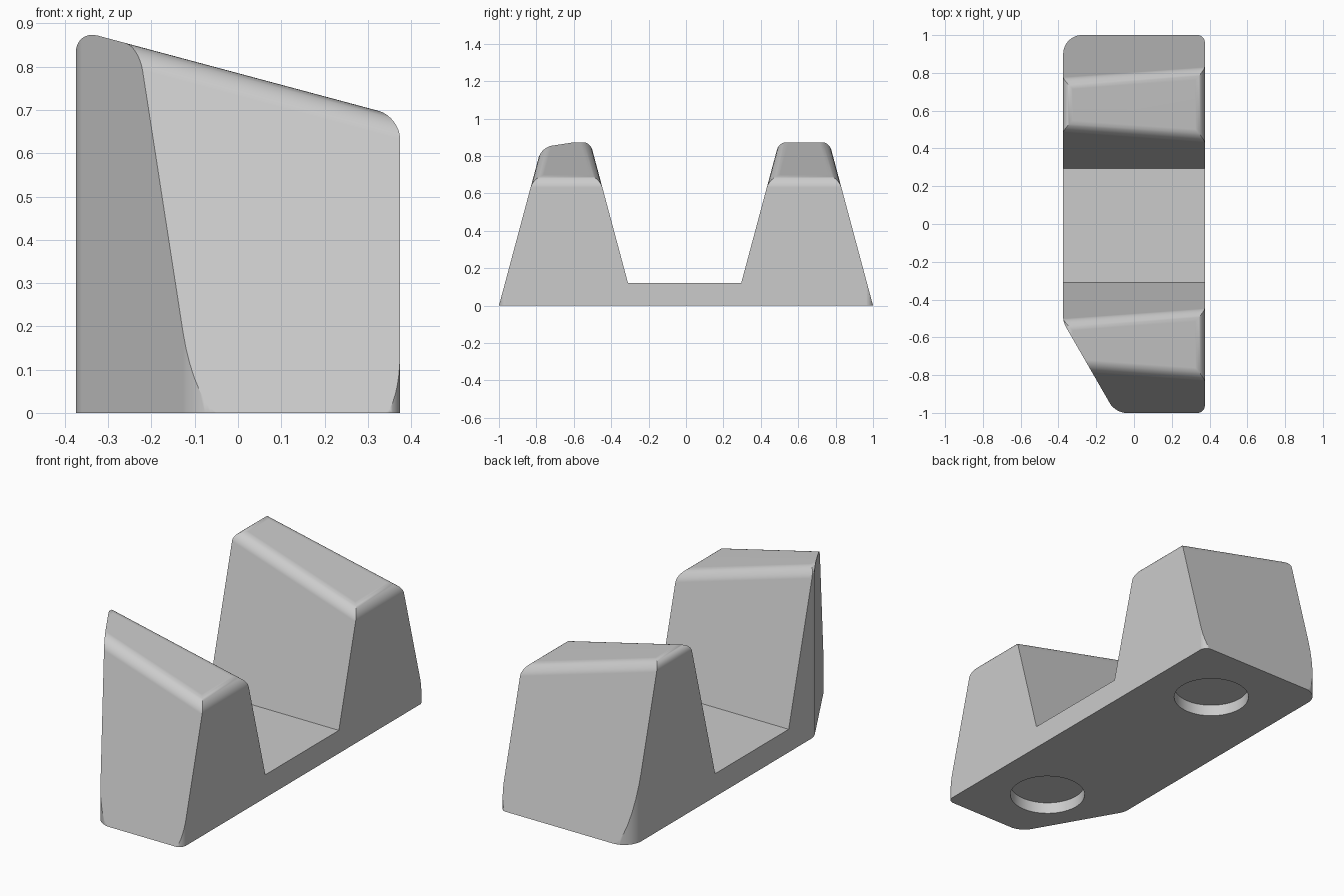
import bpy, bmesh, math
from mathutils import Matrix

cube = bpy.data.objects.get("Cube")
if cube:
    bpy.data.objects.remove(cube, do_unlink=True)

HALF = 0.375                      # half width
FLOOR = 0.12                      # height of the channel floor
TAPER = math.tan(math.radians(15))


def new_object(name, bm):
    bmesh.ops.recalc_face_normals(bm, faces=bm.faces)
    mesh = bpy.data.meshes.new(name)
    bm.to_mesh(mesh)
    bm.free()
    obj = bpy.data.objects.new(name, mesh)
    bpy.context.collection.objects.link(obj)
    return obj


def loft(bm, first, second):
    """Close two matching loops of points into a solid."""
    a = [bm.verts.new(p) for p in first]
    b = [bm.verts.new(p) for p in second]
    bm.faces.new(a)
    bm.faces.new(b[::-1])
    for i in range(len(a)):
        j = (i + 1) % len(a)
        bm.faces.new((a[j], a[i], b[i], b[j]))


# Cradle body: two tapered uprights joined by a floor, tops sloping across x
def section(x):
    top = 0.785 - TAPER * x
    out, rise = 1 - TAPER * top, TAPER * (top - FLOOR)
    profile = [(-1, 0), (-out, top), (-0.31 - rise, top), (-0.31, FLOOR),
               (0.295, FLOOR), (0.295 + rise, top), (out, top), (1, 0)]
    return [(x, y, z) for y, z in profile]


bm = bmesh.new()
loft(bm, section(-HALF + 0.0004), section(HALF - 0.0004))
rims = [e for e in bm.edges if all(v.co.z > 0.5 for v in e.verts)]
bmesh.ops.bevel(bm, geom=rims, offset=0.052, segments=8, profile=0.5,
                affect='EDGES', clamp_overlap=True)
body = new_object("cradle_body", bm)

# Plan outline: one angled corner, every upright edge rounded
corners = [(HALF, -1.0005, 0.04), (HALF, 1.0005, 0.04), (-HALF, 1.0005, 0.1),
           (-HALF, -0.52, 0.027), (-0.098, -1.0005, 0.058)]
bm = bmesh.new()
loft(bm, [(x, y, -0.2) for x, y, r in corners], [(x, y, 1.2) for x, y, r in corners])
for x, y, r in corners:
    edge = [e for e in bm.edges
            if all(math.hypot(v.co.x - x, v.co.y - y) < 0.001 for v in e.verts)]
    bmesh.ops.bevel(bm, geom=edge, offset=r, segments=8, profile=0.5, affect='EDGES')
outline = new_object("outline_cutter", bm)

# Two round recesses in the underside
bm = bmesh.new()
for y in (-0.635, 0.635):
    bmesh.ops.create_cone(bm, cap_ends=True, segments=64, radius1=0.185, radius2=0.185,
                          depth=0.12, matrix=Matrix.Translation((0.03, y, 0)))
recesses = new_object("recess_cutter", bm)

# Cut the body and keep the result as plain mesh
for cutter, operation in ((outline, 'INTERSECT'), (recesses, 'DIFFERENCE')):
    cutter.hide_render = True
    mod = body.modifiers.new(cutter.name, 'BOOLEAN')
    mod.object, mod.operation, mod.solver = cutter, operation, 'EXACT'
bpy.context.view_layer.update()
graph = bpy.context.evaluated_depsgraph_get()
body.data = bpy.data.meshes.new_from_object(body.evaluated_get(graph))
body.modifiers.clear()
for cutter in (outline, recesses):
    bpy.data.objects.remove(cutter, do_unlink=True)

# Single grey material
grey = bpy.data.materials.new("light_grey")
grey.use_nodes = True
colour = (0.6, 0.6, 0.6, 1)
grey.diffuse_color = colour
grey.node_tree.nodes["Principled BSDF"].inputs["Base Color"].default_value = colour
body.data.materials.clear()
body.data.materials.append(grey)

# Smooth fillets, crisp cut edges
bpy.ops.object.select_all(action='DESELECT')
body.select_set(True)
bpy.context.view_layer.objects.active = body
bpy.ops.object.shade_smooth_by_angle(angle=math.radians(25))
weighted = body.modifiers.new("even_normals", 'WEIGHTED_NORMAL')
weighted.keep_sharp = True
